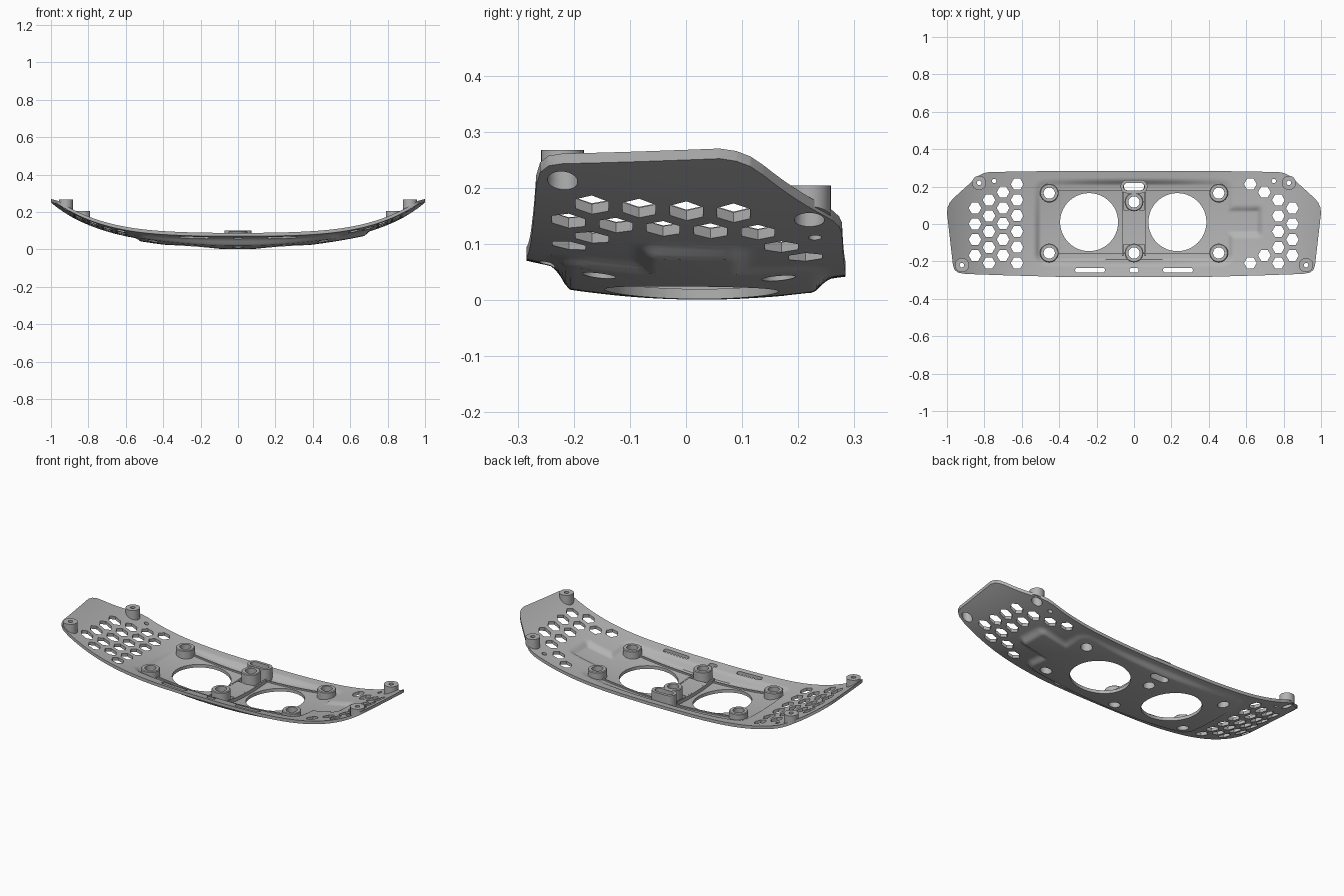
import bpy, bmesh, math

cube = bpy.data.objects.get("Cube")
if cube:
    bpy.data.objects.remove(cube, do_unlink=True)

THICK = 0.018
grey = bpy.data.materials.new("plain grey")
grey.use_nodes = True
grey.diffuse_color = (0.45, 0.45, 0.45, 1)
grey.node_tree.nodes["Principled BSDF"].inputs["Base Color"].default_value = (0.45, 0.45, 0.45, 1)


def rect_distance(x, y, x0, x1, y0, y1, r):
    """Signed distance to a rounded rectangle, negative inside."""
    dx = abs(x - (x0 + x1) / 2) - (x1 - x0) / 2 + r
    dy = abs(y - (y0 + y1) / 2) - (y1 - y0) / 2 + r
    return math.hypot(max(dx, 0), max(dy, 0)) + min(max(dx, dy), 0) - r


def under(x, y, inset=0.0):
    """Underside height: bowed shell flaring into the sunken tray."""
    shell = 0.03 + 0.06 * x * x + 0.165 * x ** 4 + (1 - x * x) * 0.32 * y * y - 0.05 * y
    tray = 0.001 + 0.155 * x * x + 0.32 * y * y - 0.018 * y
    d = min(rect_distance(x, y, -0.555, 0.555, -0.243, 0.262, 0.08),
            rect_distance(x, y, 0.4, 0.71, -0.095, 0.12, 0.05))
    s = min(max(-(d + inset) / 0.032, 0), 1)
    s = s ** 1.7
    return shell + min(tray - shell, 0) * s


def floor(x, y):
    """Upper surface, whose tray walls sit one wall thickness further in."""
    return under(x, y, 0.018) + THICK


def finish(bm, name, angle=40):
    bmesh.ops.recalc_face_normals(bm, faces=bm.faces)
    mesh = bpy.data.meshes.new(name)
    bm.to_mesh(mesh)
    bm.free()
    obj = bpy.data.objects.new(name, mesh)
    bpy.context.collection.objects.link(obj)
    mesh.materials.append(grey)
    smooth(obj, angle)
    return obj


def smooth(obj, angle):
    bpy.ops.object.select_all(action='DESELECT')
    obj.select_set(True)
    bpy.context.view_layer.objects.active = obj
    bpy.ops.object.shade_smooth_by_angle(angle=math.radians(angle))


def loft(bm, rings, closed=False):
    """Skin rings of points; a closed loft joins last ring to first, else it is capped."""
    vs = [[bm.verts.new(p) for p in ring] for ring in rings]
    pairs = list(zip(vs, vs[1:]))
    if closed:
        pairs.append((vs[-1], vs[0]))
    else:
        bm.faces.new(vs[0])
        bm.faces.new(vs[-1])
    for a, b in pairs:
        for i in range(len(a)):
            j = (i + 1) % len(a)
            bm.faces.new((a[i], a[j], b[j], b[i]))


def ring(x, y, r, z, half=0, sides=32):
    """Circle or stadium outline; z None rests it inside the shell."""
    pts = []
    for i in range(sides):
        a = 2 * math.pi * (i + (0.5 if half else 0)) / sides
        px = x + r * math.cos(a) + math.copysign(half, math.cos(a))
        py = y + r * math.sin(a)
        pts.append((px, py, under(px, py) + 0.006 if z is None else z))
    return pts


def tube(name, x, y, profile, half=0):
    bm = bmesh.new()
    loft(bm, [ring(x, y, r, z, half) for r, z in profile], closed=True)
    return finish(bm, name)


def cut(obj, cutter, operation):
    mod = obj.modifiers.new("cut", 'BOOLEAN')
    mod.operation = operation
    mod.solver = 'EXACT'
    mod.object = cutter
    bpy.context.view_layer.objects.active = obj
    bpy.ops.object.modifier_apply(modifier=mod.name)
    bpy.data.objects.remove(cutter, do_unlink=True)


# Curved shell with the tray pressed into it
NX, NY = 220, 72
bm = bmesh.new()
layers = []
for height in (under, floor):
    grid = []
    for i in range(NX + 1):
        x = -1.03 + 2.06 * i / NX
        col = []
        for j in range(NY + 1):
            y = -0.31 + 0.62 * j / NY
            col.append(bm.verts.new((x, y, height(x, y))))
        grid.append(col)
    for i in range(NX):
        for j in range(NY):
            bm.faces.new((grid[i][j], grid[i + 1][j], grid[i + 1][j + 1], grid[i][j + 1]))
    layers.append(grid)
low, top = layers
rim = ([(i, 0) for i in range(NX)] + [(NX, j) for j in range(NY)]
       + [(i, NY) for i in range(NX, 0, -1)] + [(0, j) for j in range(NY, 0, -1)])
for (a, b), (c, d) in zip(rim, rim[1:] + rim[:1]):
    bm.faces.new((low[a][b], low[c][d], top[c][d], top[a][b]))
shell = finish(bm, "curved_shell")

# Trim to the outline
side = [(0.4, 0.284), (0.77, 0.278), (0.8, 0.273), (0.825, 0.262), (0.845, 0.247), (0.965, 0.138),
        (0.985, 0.115), (0.996, 0.09), (1.0, 0.06), (0.968, -0.22), (0.96, -0.245), (0.94, -0.26),
        (0.9, -0.267), (0.7, -0.274), (0.35, -0.284)]
outline = side + [(-x, y) for x, y in reversed(side)]
bm = bmesh.new()
loft(bm, [[(x, y, z) for x, y in outline] for z in (-0.2, 0.6)])
cut(shell, finish(bm, "outline_cutter"), 'INTERSECT')

# Openings: (x, y, radius, half straight length, sides)
bosses = [(sx * 0.453, y) for sx in (-1, 1) for y in (0.165, -0.155)] + [(0, 0.118), (0, -0.155)]
posts = [(sx * x, y, z) for sx in (-1, 1) for x, y, z in ((0.828, 0.22, 0.204), (0.92, -0.22, 0.267))]
holes = [(-0.24, 0.01, 0.155, 0, 64), (0.232, 0.01, 0.155, 0, 64)]
holes += [(x, y, 0.03, 0, 32) for x, y in bosses]
holes += [(x, y, 0.027, 0, 32) for x, y, z in posts]
holes += [(s * 0.748, 0.23, 0.012, 0, 16) for s in (-1, 1)]
holes += [(x, -0.247, 0.013, h, 16) for x, h in ((-0.235, 0.067), (0, 0.012), (0.235, 0.067))]
holes.append((0, 0.2, 0.02, 0.034, 24))

# Honeycomb vents, fewer on the left where the tray extends
for col, (x, y0, count) in enumerate(((0.85, 0.085, 4), (0.775, 0.128, 5), (0.7, 0.17, 5), (0.625, 0.213, 6))):
    for k in range(count):
        y = y0 - 0.0843 * k
        holes.append((-x, y, 0.034, 0, 6))
        if col < 2 or k in (0, count - 1):
            holes.append((x - 0.003, y, 0.034, 0, 6))
bm = bmesh.new()
for x, y, r, half, sides in holes:
    loft(bm, [ring(x, y, r, z, half, sides) for z in (-0.2, 0.6)])
cut(shell, finish(bm, "hole_cutter"), 'DIFFERENCE')
smooth(shell, 40)

# Screw bosses in the tray
for x, y in bosses:
    tube("tray_boss", x, y, [(0.05, None), (0.05, 0.094), (0.046, 0.098), (0.03, 0.098), (0.03, None)])

# Corner posts, hollow below with a small screw hole on top
for x, y, z in posts:
    tube("corner_post", x, y, [(0.038, None), (0.038, z), (0.012, z), (0.012, z - 0.012),
                               (0.027, z - 0.012), (0.027, None)])

# Cable slot collar
tube("slot_collar", 0, 0.2, [(0.036, None), (0.036, 0.1), (0.02, 0.1), (0.02, None)], 0.036)


# Ribs that follow the tray floor
def rib(name, x0, y0, x1, y1, height, width=0.008):
    length = math.hypot(x1 - x0, y1 - y0)
    nx, ny = -(y1 - y0) / length * width / 2, (x1 - x0) / length * width / 2
    rings = []
    for i in range(13):
        x, y = x0 + (x1 - x0) * i / 12, y0 + (y1 - y0) * i / 12
        z = floor(x, y)
        rings.append([(x + nx, y + ny, z - 0.006), (x - nx, y - ny, z - 0.006),
                      (x - nx, y - ny, z + height), (x + nx, y + ny, z + height)])
    bm = bmesh.new()
    loft(bm, rings)
    finish(bm, name, 30)


rib("centre_bridge", 0, -0.11, 0, 0.075, 0.02, 0.11)
for s in (-1, 1):
    rib("centre_rib", s * 0.06, -0.17, s * 0.06, 0.17, 0.02)
    rib("front_rib", s * 0.05, -0.16, s * 0.41, -0.16, 0.008)
    rib("back_rib", s * 0.065, 0.18, s * 0.41, 0.18, 0.008)
